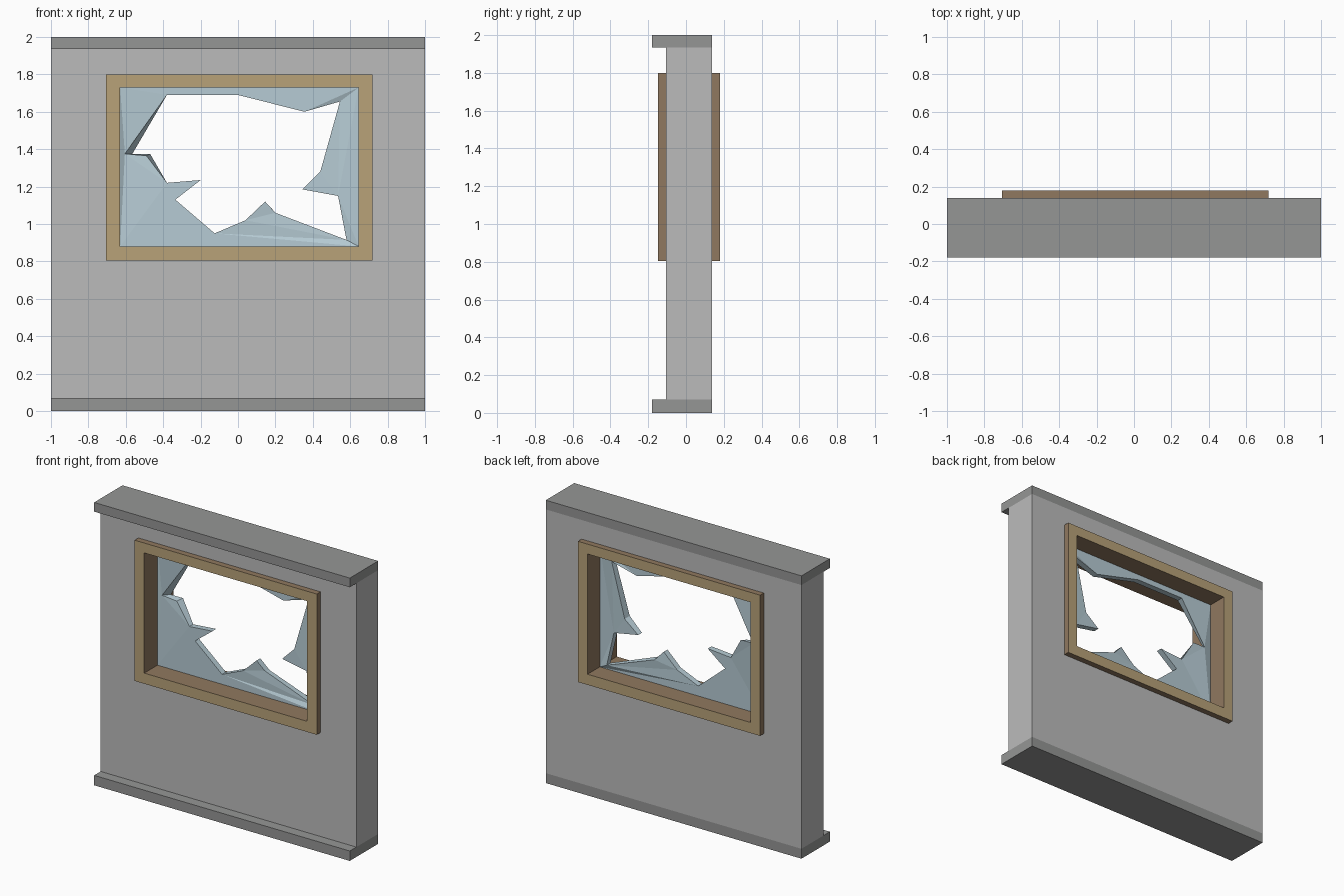
import bpy, bmesh

if "Cube" in bpy.data.objects:
    bpy.data.objects.remove(bpy.data.objects["Cube"])


def material(name, rgb):
    m = bpy.data.materials.new(name)
    m.diffuse_color = (*rgb, 1)
    m.use_nodes = True
    m.node_tree.nodes["Principled BSDF"].inputs["Base Color"].default_value = m.diffuse_color
    return m


wall_grey = material("wall grey", (0.50, 0.50, 0.50))
trim_grey = material("trim grey", (0.30, 0.305, 0.30))
tan_wood = material("tan wood", (0.48, 0.36, 0.19))
brown_wood = material("brown wood", (0.28, 0.19, 0.115))
glass_blue = material("glass blue", (0.47, 0.60, 0.66))


def finish(name, bm, mats):
    me = bpy.data.meshes.new(name)
    bm.to_mesh(me)
    bm.free()
    for m in mats:
        me.materials.append(m)
    ob = bpy.data.objects.new(name, me)
    bpy.context.collection.objects.link(ob)
    return ob


def rect(x0, x1, z0, z1):
    return [(x0, z0), (x1, z0), (x1, z1), (x0, z1)]


def ring(name, outer, inner, y0, y1, mats):
    """Rectangular ring through y; side faces take the last material."""
    bm = bmesh.new()
    loops = [[bm.verts.new((x, y, z)) for x, z in pts]
             for pts, y in ((outer, y0), (inner, y0), (inner, y1), (outer, y1))]
    for a in range(4):
        p, q = loops[a], loops[(a + 1) % 4]
        for i in range(4):
            j = (i + 1) % 4
            f = bm.faces.new((p[i], p[j], q[j], q[i]))
            f.material_index = 0 if a % 2 == 0 else len(mats) - 1
    bmesh.ops.recalc_face_normals(bm, faces=bm.faces)
    return finish(name, bm, mats)


def box(name, x0, x1, y0, y1, z0, z1, mat):
    bm = bmesh.new()
    bmesh.ops.create_cube(bm, size=1)
    for v in bm.verts:
        v.co = ((x0 + x1) / 2 + v.co.x * (x1 - x0),
                (y0 + y1) / 2 + v.co.y * (y1 - y0),
                (z0 + z1) / 2 + v.co.z * (z1 - z0))
    return finish(name, bm, [mat])


# Wall with opening, and the top and bottom trims
frame_out = rect(-0.705, 0.72, 0.805, 1.80)
frame_in = rect(-0.63, 0.645, 0.88, 1.73)
ring("wall", rect(-1, 1, 0.07, 1.935), frame_out, -0.106, 0.138, [wall_grey])
box("bottom_trim", -1, 1, -0.179, 0.138, 0, 0.07, trim_grey)
box("top_trim", -1, 1, -0.179, 0.138, 1.935, 2, trim_grey)

# Window frame: tan faces, brown sides and reveal
ring("window_frame", frame_out, frame_in, -0.148, 0.179, [tan_wood, brown_wood])

# Broken pane: front hole outline (x, z, backward bend of that point)
hole = [(-0.38, 1.69, 0), (0, 1.69, 0), (0.355, 1.60, 0), (0.545, 1.655, 0.01),
        (0.44, 1.28, 0), (0.345, 1.185, 0), (0.535, 1.15, 0), (0.58, 0.915, 0.015),
        (0.20, 1.06, 0.01), (0.145, 1.12, 0), (0.04, 1.02, 0), (-0.125, 0.95, 0),
        (-0.335, 1.13, 0), (-0.20, 1.235, 0), (-0.38, 1.22, 0), (-0.49, 1.365, 0.015),
        (-0.605, 1.375, 0.015)]
# Points whose back edge sits further into the hole
back_shift = {16: (0.04, 0), 15: (0.02, 0.01), 4: (0.01, -0.01), 8: (0.01, -0.01)}

bm = bmesh.new()
rims = []
for y, back in ((0.0, False), (0.042, True)):
    outer = [bm.verts.new((x, y, z)) for x, z in frame_in]
    inner = []
    for i, (x, z, _) in enumerate(hole):
        dx, dz = back_shift.get(i, (0, 0)) if back else (0, 0)
        inner.append(bm.verts.new((x + dx, y, z + dz)))
    edges = [bm.edges.new((l[i - 1], l[i])) for l in (outer, inner) for i in range(len(l))]
    bmesh.ops.triangle_fill(bm, edges=edges, use_beauty=True, normal=(0, -1, 0))
    for v, h in zip(inner, hole):
        v.co.y += h[2]
    rims.append((outer, inner))
for a, b in zip(*rims):
    for i in range(len(a)):
        bm.faces.new((a[i - 1], a[i], b[i], b[i - 1]))
bmesh.ops.recalc_face_normals(bm, faces=bm.faces)
finish("broken_glass", bm, [glass_blue])
